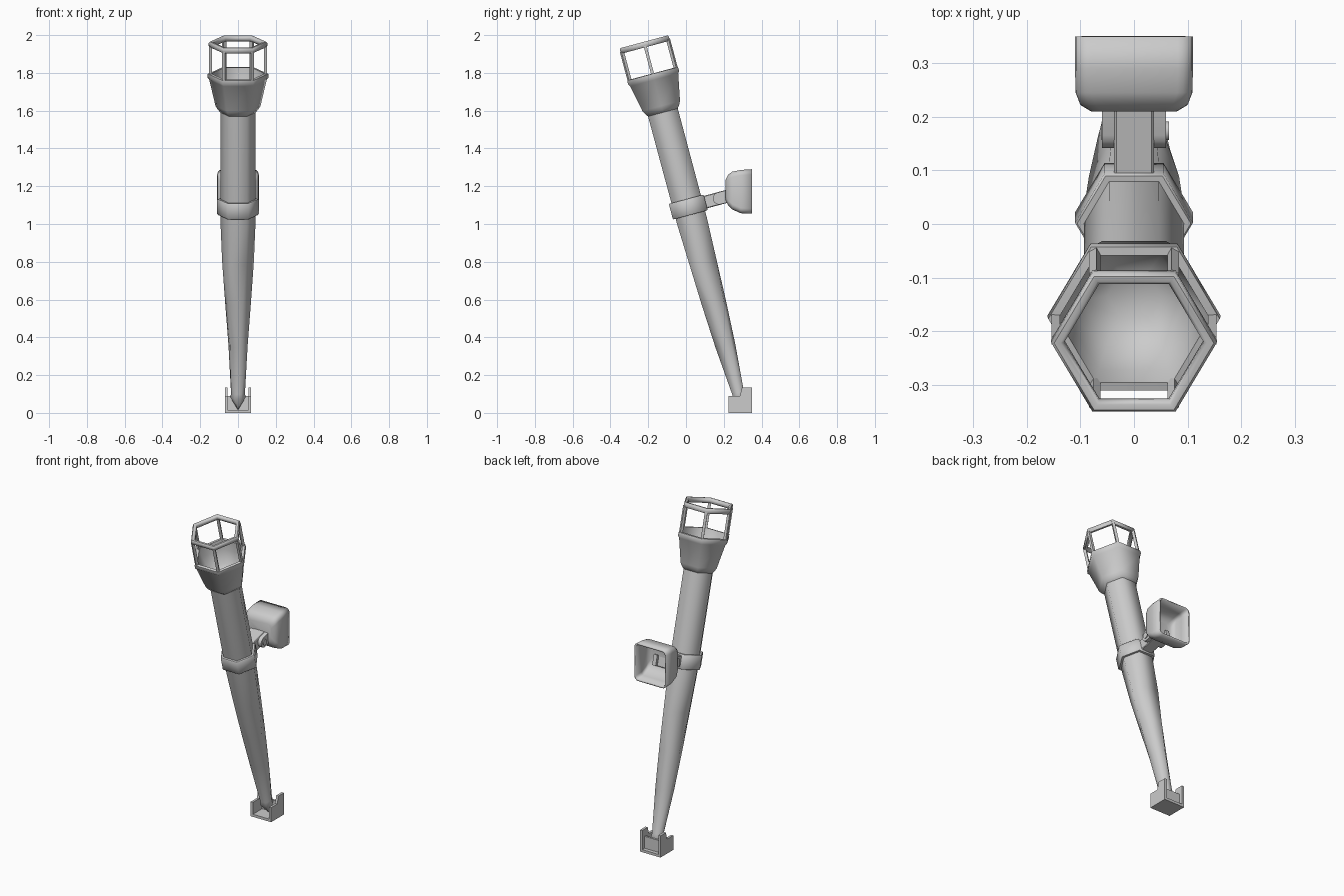
import bpy, bmesh
from math import radians, cos, sin, pi
from mathutils import Matrix, Vector

if "Cube" in bpy.data.objects:
    bpy.data.objects.remove(bpy.data.objects["Cube"])

# Leaning frame: local z runs up the torch, local y points back to the wall
TILT = Matrix.Translation((0, 0.304, 0)) @ Matrix.Rotation(radians(15), 4, 'X')


def finish(name, bm, angle=30, mat=None):
    bmesh.ops.recalc_face_normals(bm, faces=bm.faces)
    me = bpy.data.meshes.new(name)
    bm.to_mesh(me)
    bm.free()
    ob = bpy.data.objects.new(name, me)
    bpy.context.collection.objects.link(ob)
    if mat is not None:
        ob.matrix_world = mat
    bpy.ops.object.select_all(action='DESELECT')
    ob.select_set(True)
    bpy.context.view_layer.objects.active = ob
    bpy.ops.object.shade_smooth_by_angle(angle=radians(angle))
    return ob


def loft(name, rings, cap_start=True, cap_end=True, closed=False, angle=30, mat=None):
    bm = bmesh.new()
    vs = [[bm.verts.new(p) for p in r] for r in rings]
    n = len(vs[0])
    pairs = list(zip(vs, vs[1:])) + ([(vs[-1], vs[0])] if closed else [])
    for a, b in pairs:
        for i in range(n):
            j = (i + 1) % n
            bm.faces.new((a[i], a[j], b[j], b[i]))
    if cap_start and not closed:
        bm.faces.new(vs[0])
    if cap_end and not closed:
        bm.faces.new(vs[-1])
    return finish(name, bm, angle, mat)


def hexring(z, r, twist=0):
    return [Vector((r * cos(i * pi / 3 + radians(twist)),
                    r * sin(i * pi / 3 + radians(twist)), z)) for i in range(6)]


def box(name, lo, hi, mat=None, bevel=0.0):
    bm = bmesh.new()
    bmesh.ops.create_cube(bm, size=1)
    for v in bm.verts:
        v.co = Vector([(a + b) / 2 + c * (b - a) for a, b, c in zip(lo, hi, v.co)])
    if bevel:
        bmesh.ops.bevel(bm, geom=bm.edges[:], offset=bevel, segments=1, affect='EDGES')
    return finish(name, bm, 30, mat)


# Handle: straight hexagon above, twisted taper below, pointed foot
handle = [(0.02, 0.003, 120), (0.085, 0.040, 120), (0.11, 0.037, 120), (0.37, 0.054, 100),
          (0.60, 0.069, 50), (0.83, 0.084, 0), (1.05, 0.093, 0), (1.68, 0.094, 0)]
loft('handle', [hexring(*h) for h in handle], angle=62, mat=TILT)

# Cup: flared hexagonal bowl with lip and hollow inside
cup = [(1.642, 0.09), (1.662, 0.107), (1.682, 0.119), (1.825, 0.152), (1.838, 0.162),
       (1.858, 0.160), (1.860, 0.142), (1.80, 0.132), (1.72, 0.10), (1.69, 0.05)]
loft('cup', [hexring(*c) for c in cup], angle=62, mat=TILT)

# Cage: top ring with chamfered section and six posts at the corners
ring = [(2.004, 0.137), (2.004, 0.149), (2.011, 0.155), (2.027, 0.155),
        (2.034, 0.149), (2.034, 0.137), (2.027, 0.130), (2.011, 0.130)]
loft('cage_ring', [hexring(*c) for c in ring], closed=True, angle=50, mat=TILT)
for i in range(6):
    turn = Matrix.Rotation(i * pi / 3, 4, 'Z')
    box(f'cage_post_{i + 1}', (0.138, -0.008, 1.84), (0.154, 0.008, 2.015), TILT @ turn)

# Collar gripping the handle
collar = [(1.085, 0.088), (1.085, 0.106), (1.090, 0.110), (1.166, 0.110),
          (1.171, 0.106), (1.171, 0.088)]
loft('collar', [hexring(*c) for c in collar], closed=True, angle=50, mat=TILT)

# Arm: tongue from the collar held between two lugs by a pin
C = 1.130
box('arm_tongue', (-0.037, 0.085, C - 0.034), (0.037, 0.222, C + 0.034), TILT, 0.004)
for side, name in ((-1, 'left_lug'), (1, 'right_lug')):
    outline = [(0.168 + 0.032 * cos(a), C + 0.032 * sin(a))
               for a in (pi / 2 + k * pi / 8 for k in range(9))]
    outline += [(0.235, C - 0.032), (0.235, C + 0.032)]
    loft(name, [[Vector((side * x, y, z)) for y, z in outline] for x in (0.036, 0.060)], mat=TILT)
bm = bmesh.new()
bmesh.ops.create_cone(bm, cap_ends=True, segments=12, radius1=0.018, radius2=0.018, depth=0.126,
                      matrix=Matrix.Translation((0.002, 0.168, C)) @ Matrix.Rotation(pi / 2, 4, 'Y'))
finish('arm_pin', bm, 40, TILT)


# Wall plate: rounded shell, open at the back
def rounded_rect(y, hx, z0, z1, r=0.028, seg=4):
    pts = []
    for k, (sx, z) in enumerate(((1, z1 - r), (-1, z1 - r), (-1, z0 + r), (1, z0 + r))):
        for s in range(seg + 1):
            a = k * pi / 2 + s * pi / 2 / seg
            pts.append(Vector((sx * (hx - r) + r * cos(a), y, z + r * sin(a))))
    return pts


plate = [(0.35, 0.110, 1.055, 1.290), (0.29, 0.110, 1.057, 1.286), (0.245, 0.109, 1.077, 1.277),
         (0.222, 0.100, 1.100, 1.260), (0.21, 0.080, 1.125, 1.235)]
shell = loft('wall_plate', [rounded_rect(*p) for p in plate], cap_start=False, angle=40)
# inward thickness
mod = shell.modifiers.new('thickness', 'SOLIDIFY')
mod.thickness = 0.010
mod.offset = -1

# Foot holder: floor, stepped side walls and a middle wall behind the tip
box('holder_floor', (-0.07, 0.225, 0), (0.07, 0.35, 0.016))
step = [(0.225, 0), (0.35, 0), (0.35, 0.135), (0.297, 0.135), (0.285, 0.09), (0.225, 0.09)]
for side, name in ((-1, 'holder_left_wall'), (1, 'holder_right_wall')):
    loft(name, [[Vector((side * x, y, z)) for y, z in step] for x in (0.055, 0.07)])
box('holder_middle_wall', (-0.056, 0.315, 0.01), (0.056, 0.327, 0.09))
